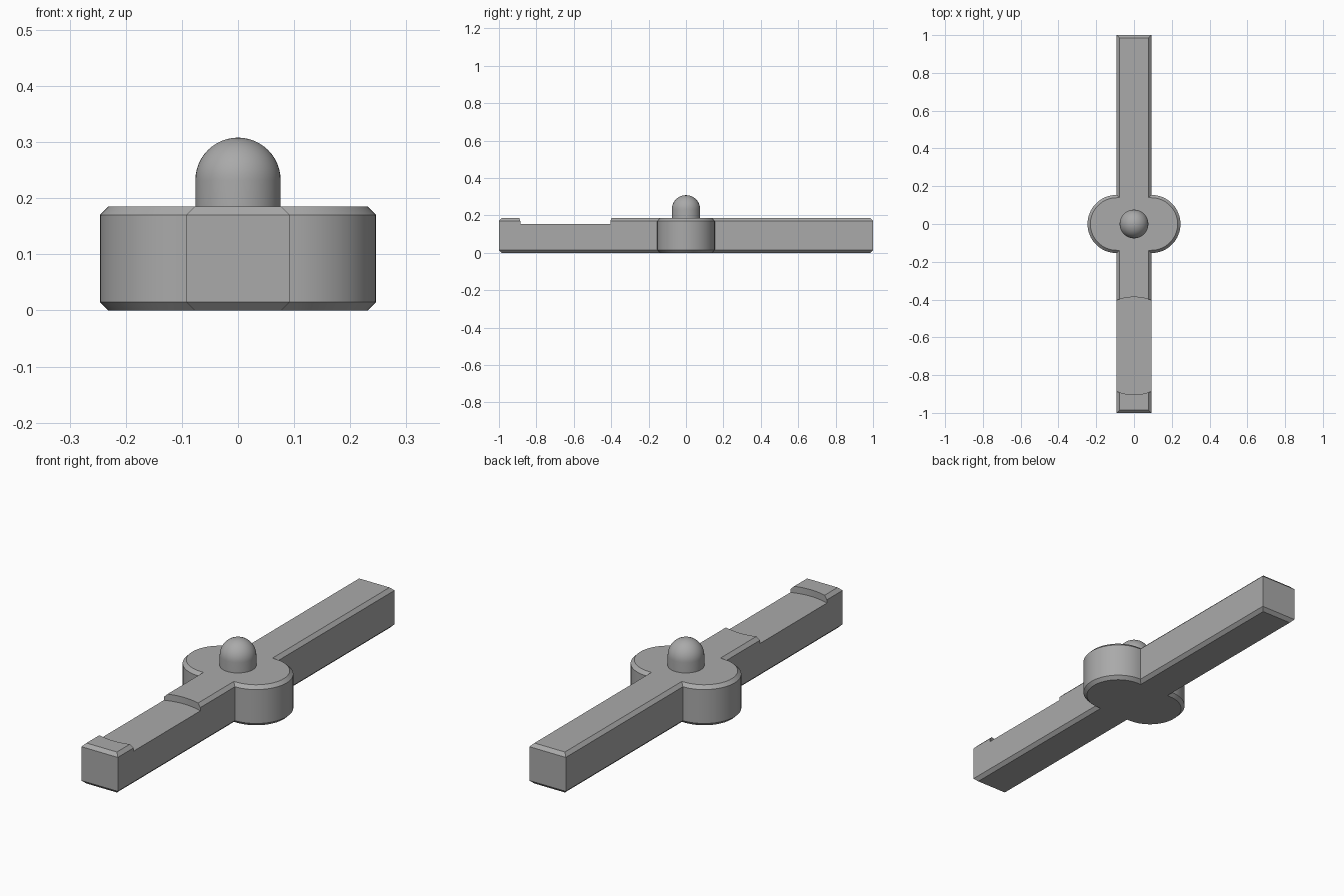
import bpy, bmesh, math

cube = bpy.data.objects.get("Cube")
if cube:
    bpy.data.objects.remove(cube, do_unlink=True)

HEIGHT, HALF_WIDTH, LOBE, CHAMFER = 0.185, 0.092, 0.154, 0.015

grey = bpy.data.materials.new("plain grey")
grey.use_nodes = True
grey.diffuse_color = (0.4, 0.4, 0.4, 1)
grey.node_tree.nodes["Principled BSDF"].inputs["Base Color"].default_value = grey.diffuse_color


def make_object(name, bm):
    bmesh.ops.recalc_face_normals(bm, faces=bm.faces)
    mesh = bpy.data.meshes.new(name)
    bm.to_mesh(mesh)
    bm.free()
    mesh.materials.append(grey)
    obj = bpy.data.objects.new(name, mesh)
    bpy.context.collection.objects.link(obj)
    return obj


def activate(obj):
    bpy.ops.object.select_all(action="DESELECT")
    obj.select_set(True)
    bpy.context.view_layer.objects.active = obj


def prism(outline, z0, z1):
    bm = bmesh.new()
    base = bm.faces.new([bm.verts.new((x, y, z0)) for x, y in outline])
    top = bmesh.ops.extrude_face_region(bm, geom=[base])["geom"]
    bmesh.ops.translate(bm, vec=(0, 0, z1 - z0),
                        verts=[v for v in top if isinstance(v, bmesh.types.BMVert)])
    return bm


# Lever outline: a long bar with a half-round lobe on each side
steps = 32
right_side = [(HALF_WIDTH, -1)]
for i in range(steps + 1):
    a = math.pi * (i / steps - 0.5)
    right_side.append((HALF_WIDTH + LOBE * math.cos(a), LOBE * math.sin(a)))
right_side.append((HALF_WIDTH, 1))
outline = right_side + [(-x, -y) for x, y in right_side]

# Lever body with chamfered top and bottom rims
bm = prism(outline, 0, HEIGHT)
rims = [e for e in bm.edges if abs(e.verts[0].co.z - e.verts[1].co.z) < 1e-5]
bmesh.ops.recalc_face_normals(bm, faces=bm.faces)
bmesh.ops.bevel(bm, geom=rims, offset=CHAMFER, offset_type="OFFSET",
                segments=1, profile=0.5, affect="EDGES")
lever = make_object("lever_body", bm)

# Shallow round-ended recess in the front arm
circle = [(0.258 * math.cos(math.tau * i / 96), -0.645 + 0.258 * math.sin(math.tau * i / 96))
          for i in range(96)]
cutter = make_object("recess_cutter", prism(circle, 0.155, 0.3))
cutter.hide_render = True
cut = lever.modifiers.new("recess", "BOOLEAN")
cut.operation, cut.solver, cut.object = "DIFFERENCE", "EXACT", cutter
activate(lever)
bpy.ops.object.modifier_apply(modifier=cut.name)
bpy.data.objects.remove(cutter, do_unlink=True)
bpy.ops.object.shade_smooth_by_angle()

# Domed pivot pin: profile spun around the z axis
radius, dome_base, arc = 0.076, 0.232, 12
profile = [(radius, 0.15)]
for i in range(arc + 1):
    a = math.pi / 2 * i / arc
    profile.append((radius * math.cos(a), dome_base + radius * math.sin(a)))
bm = bmesh.new()
verts = [bm.verts.new((r, 0, z)) for r, z in profile]
edges = [bm.edges.new(pair) for pair in zip(verts, verts[1:])]
bmesh.ops.spin(bm, geom=verts + edges, cent=(0, 0, 0), axis=(0, 0, 1),
               angle=math.tau, steps=48)
bmesh.ops.remove_doubles(bm, verts=bm.verts, dist=1e-4)
bmesh.ops.holes_fill(bm, edges=[e for e in bm.edges if e.is_boundary])
activate(make_object("pivot_pin", bm))
bpy.ops.object.shade_smooth_by_angle()
